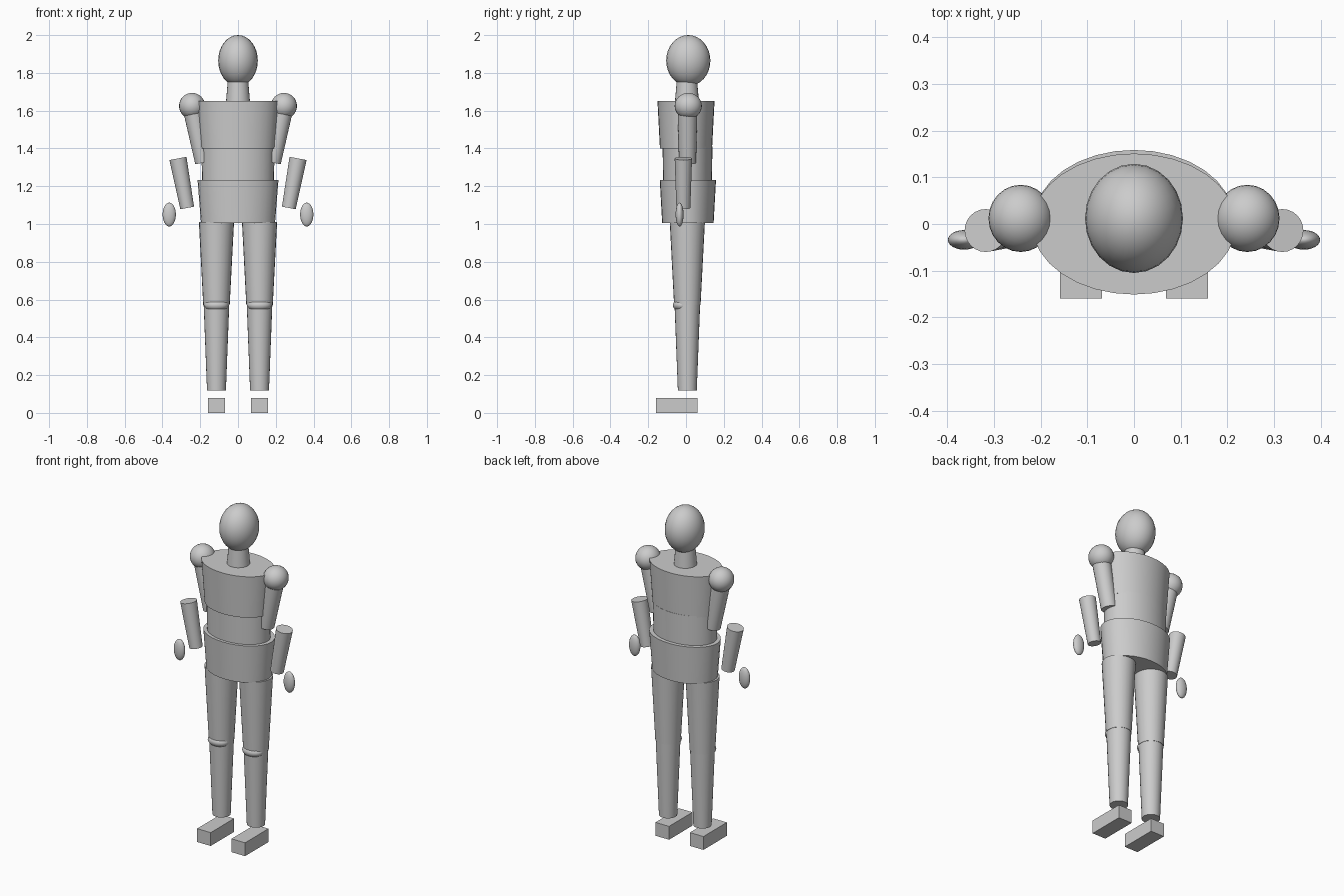
import bpy, bmesh, math
from mathutils import Matrix, Vector

if "Cube" in bpy.data.objects:
    bpy.data.objects.remove(bpy.data.objects["Cube"])


def finish(name, bm, loc, tilt=0.0, smooth=True):
    bm.normal_update()
    mesh = bpy.data.meshes.new(name)
    bm.to_mesh(mesh)
    bm.free()
    ob = bpy.data.objects.new(name, mesh)
    bpy.context.collection.objects.link(ob)
    ob.location = loc
    ob.rotation_euler = (0, tilt, 0)
    if smooth:
        bpy.ops.object.select_all(action='DESELECT')
        ob.select_set(True)
        bpy.context.view_layer.objects.active = ob
        bpy.ops.object.shade_smooth_by_angle(angle=math.radians(35))
    return ob


def ball(name, loc, radii):
    bm = bmesh.new()
    bmesh.ops.create_uvsphere(bm, u_segments=24, v_segments=16, radius=1,
                              matrix=Matrix.Diagonal((*radii, 1)))
    return finish(name, bm, loc)


def taper(name, bottom, top, r_bottom, r_top, squash=1.0, segments=24):
    """Capped cone between two points in the xz plane; squash scales depth."""
    b, t = Vector(bottom), Vector(top)
    d = t - b
    bm = bmesh.new()
    bmesh.ops.create_cone(bm, cap_ends=True, segments=segments, radius1=r_bottom,
                          radius2=r_top, depth=d.length,
                          matrix=Matrix.Diagonal((1, squash, 1, 1)))
    return finish(name, bm, (b + t) / 2, math.atan2(d.x, d.z))


def box(name, loc, size):
    bm = bmesh.new()
    bmesh.ops.create_cube(bm, size=1, matrix=Matrix.Diagonal((*size, 1)))
    return finish(name, bm, loc, smooth=False)


# Head and neck
ball("head", (0, 0.012, 1.865), (0.105, 0.117, 0.135))
taper("neck", (0, 0.005, 1.63), (0, 0.005, 1.77), 0.065, 0.053)

# Torso: oval tapered sections
taper("chest", (0, 0, 1.40), (0, 0, 1.652), 0.20, 0.219, 0.69, 32)
taper("waist", (0, 0.008, 1.22), (0, 0.008, 1.41), 0.19, 0.194, 0.68, 32)
taper("pelvis", (0, 0.01, 1.005), (0, 0.01, 1.232), 0.196, 0.214, 0.695, 32)

for side, s in (("left", 1), ("right", -1)):
    # Arm: pieces float apart at the elbow and wrist
    ball(side + "_shoulder", (s * 0.243, 0.012, 1.625), (0.069, 0.072, 0.069))
    taper(side + "_upper_arm", (s * 0.182, 0.008, 1.325), (s * 0.240, 0.008, 1.61), 0.045, 0.052)
    taper(side + "_forearm", (s * 0.269, -0.014, 1.085), (s * 0.318, -0.014, 1.347), 0.037, 0.046)
    ball(side + "_hand", (s * 0.364, -0.034, 1.05), (0.035, 0.021, 0.063))

    # Leg
    x = s * 0.114
    taper(side + "_thigh", (x, 0.007, 0.57), (x, 0.007, 1.01), 0.070, 0.093)
    taper(side + "_shin", (x, 0.007, 0.118), (x, 0.007, 0.58), 0.050, 0.068)
    ball(side + "_knee", (x, -0.02, 0.57), (0.064, 0.05, 0.035))
    box(side + "_foot", (x, -0.049, 0.04), (0.09, 0.222, 0.08))
